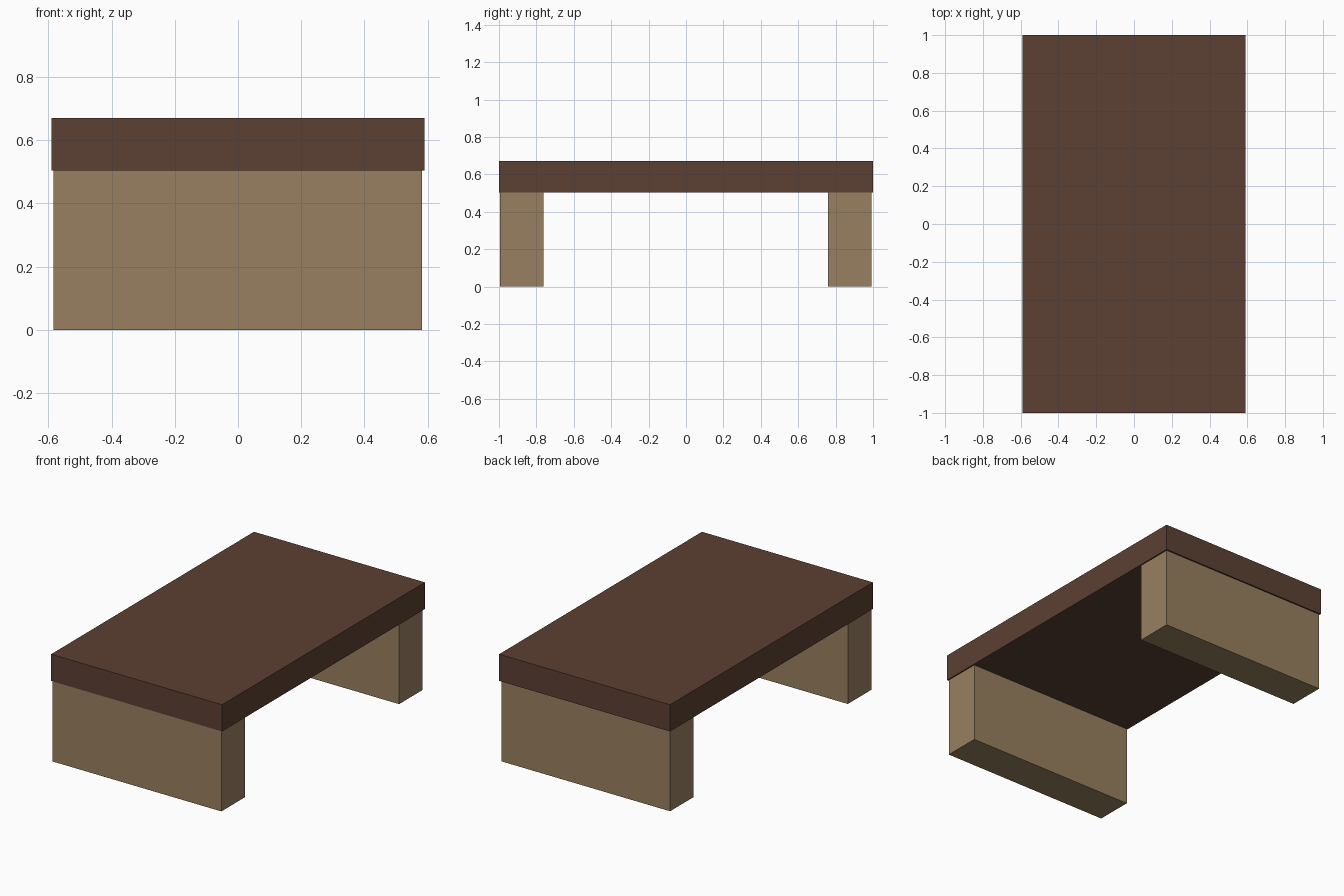
import bpy

if "Cube" in bpy.data.objects:
    bpy.data.objects.remove(bpy.data.objects["Cube"])


def linear(c):
    c /= 255
    return c / 12.92 if c <= 0.04045 else ((c + 0.055) / 1.055) ** 2.4


def material(name, r, g, b):
    m = bpy.data.materials.new(name)
    m.diffuse_color = (linear(r), linear(g), linear(b), 1)
    m.use_nodes = True
    m.node_tree.nodes["Principled BSDF"].inputs["Base Color"].default_value = m.diffuse_color
    return m


def box(name, lo, hi, mat):
    centre = [(a + b) / 2 for a, b in zip(lo, hi)]
    bpy.ops.mesh.primitive_cube_add(size=1, location=centre)
    ob = bpy.context.object
    ob.name = name
    ob.scale = [b - a for a, b in zip(lo, hi)]
    bpy.ops.object.transform_apply(location=False, rotation=False, scale=True)
    ob.data.materials.append(mat)
    return ob


dark_brown = material("dark_brown", 92, 64, 51)
tan = material("tan", 152, 128, 96)

# Thick table top
box("table_top", (-0.59, -1.0, 0.503), (0.59, 1.0, 0.67), dark_brown)

# Slab legs at each end, set in slightly from the edge of the top
for name, y0, y1 in (("front_leg", -0.995, -0.762), ("back_leg", 0.758, 0.991)):
    box(name, (-0.584, y0, 0.0), (0.582, y1, 0.503), tan)
